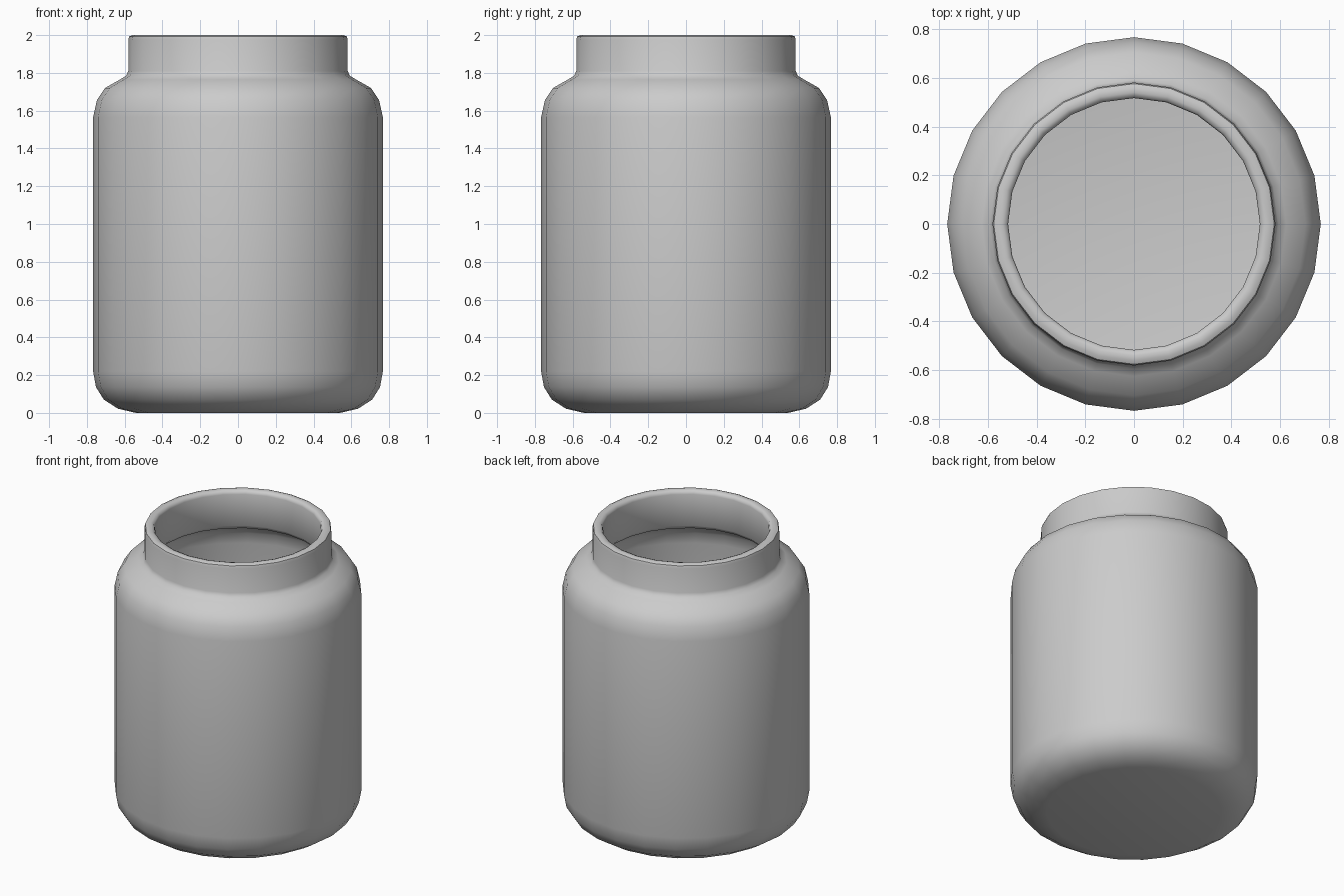
import bpy, bmesh, math

if "Cube" in bpy.data.objects:
    bpy.data.objects.remove(bpy.data.objects["Cube"])

SIDES = 24

def lathe(name, profile):
    """Revolve an (r, z) profile that starts and ends on the axis."""
    bm = bmesh.new()
    verts = [bm.verts.new((r, 0, z)) for r, z in profile]
    edges = [bm.edges.new(pair) for pair in zip(verts, verts[1:])]
    bmesh.ops.spin(bm, geom=verts + edges, cent=(0, 0, 0), axis=(0, 0, 1),
                   angle=math.tau, steps=SIDES, use_duplicate=False)
    bmesh.ops.remove_doubles(bm, verts=bm.verts, dist=0.0005)
    bmesh.ops.recalc_face_normals(bm, faces=bm.faces)
    mesh = bpy.data.meshes.new(name)
    bm.to_mesh(mesh)
    bm.free()
    obj = bpy.data.objects.new(name, mesh)
    bpy.context.collection.objects.link(obj)
    bpy.context.view_layer.objects.active = obj
    obj.select_set(True)
    bpy.ops.object.shade_smooth_by_angle(angle=math.radians(50))
    obj.select_set(False)
    return obj

# outside: flat base, rounded heel, straight wall, shoulder, neck
outer = [(0, 0), (0.54, 0), (0.635, 0.022), (0.71, 0.07), (0.752, 0.137),
         (0.767, 0.22), (0.767, 1.565), (0.747, 1.655), (0.704, 1.72),
         (0.625, 1.765), (0.592, 1.785), (0.581, 1.81), (0.581, 1.975)]

# softened rim
rim = [(0.576, 1.993), (0.56, 2.0), (0.54, 2.0), (0.523, 1.993), (0.517, 1.975)]

# hollow inside, following the outside at the wall thickness
inner = [(0.517, 1.76), (0.535, 1.735), (0.595, 1.71), (0.66, 1.675),
         (0.69, 1.63), (0.705, 1.555), (0.705, 0.23), (0.692, 0.165),
         (0.66, 0.112), (0.61, 0.077), (0.53, 0.06), (0, 0.06)]

lathe("jar", outer + rim + inner)
